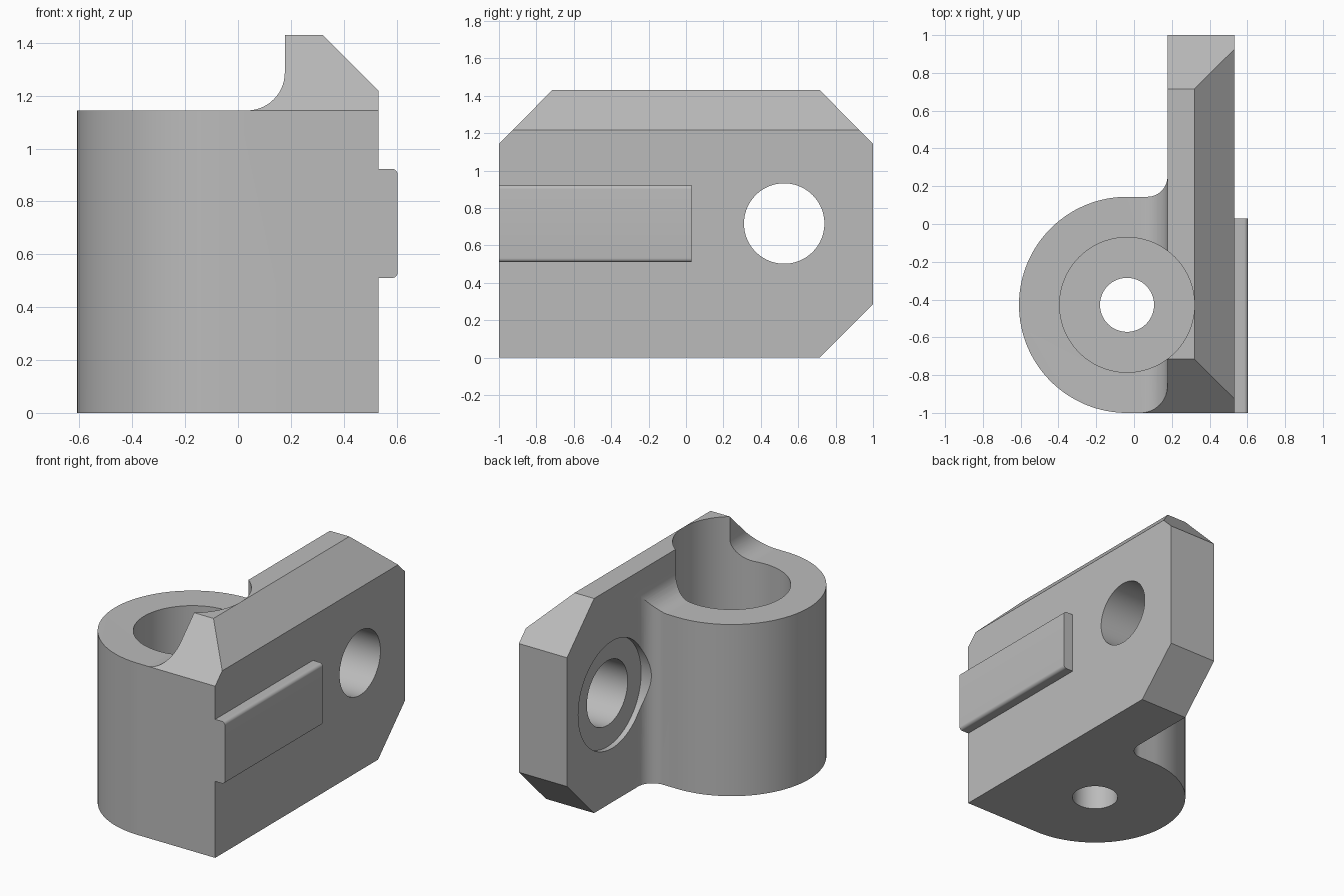
import bpy, bmesh
from math import cos, sin, pi, radians
from mathutils import Vector

cube = bpy.data.objects.get("Cube")
if cube:
    bpy.data.objects.remove(cube)

grey = bpy.data.materials.new("plain grey")
grey.use_nodes = True
grey.diffuse_color = (0.5, 0.5, 0.5, 1)
grey.node_tree.nodes["Principled BSDF"].inputs["Base Color"].default_value = (0.5, 0.5, 0.5, 1)

# Maps a 2D profile and a depth onto the axis it is extruded along
PLACE = {"x": lambda a, b, d: (d, a, b),
         "y": lambda a, b, d: (a, d, b),
         "z": lambda a, b, d: (a, b, d)}


def prism(name, axis, profile, start, end):
    """Extrude a closed profile along an axis."""
    bm = bmesh.new()
    base = bm.faces.new([bm.verts.new(PLACE[axis](a, b, start)) for a, b in profile])
    grown = bmesh.ops.extrude_face_region(bm, geom=[base])["geom"]
    shift = Vector(PLACE[axis](0, 0, end - start))
    bmesh.ops.translate(bm, vec=shift, verts=[v for v in grown if isinstance(v, bmesh.types.BMVert)])
    bmesh.ops.recalc_face_normals(bm, faces=bm.faces)
    mesh = bpy.data.meshes.new(name)
    bm.to_mesh(mesh)
    bm.free()
    mesh.materials.append(grey)
    obj = bpy.data.objects.new(name, mesh)
    bpy.context.collection.objects.link(obj)
    return obj


def arc(cx, cy, r, start, end, steps):
    """Points along an arc, angles in degrees."""
    angles = [radians(start + (end - start) * i / steps) for i in range(steps + 1)]
    return [(cx + r * cos(t), cy + r * sin(t)) for t in angles]


def circle(cx, cy, r):
    return arc(cx, cy, r, 0, 360, 96)[:-1]


def combine(target, tool, operation):
    """Apply a boolean and throw the tool away."""
    tool.hide_render = True
    mod = target.modifiers.new("cut", "BOOLEAN")
    mod.operation, mod.object, mod.solver = operation, tool, "EXACT"
    bpy.context.view_layer.objects.active = target
    bpy.ops.object.modifier_apply(modifier=mod.name)
    bpy.data.objects.remove(tool)


INNER, OUTER, TOP, BOSS_TOP = 0.177, 0.532, 1.43, 1.144
BX, BY, BR = -0.037, -0.428, 0.572
FILLET, TOP_FILLET = 0.107, 0.143
HY, HZ = 0.525, 0.717

# Boss: round outline with straight front and filleted back joint
outline = [(0.4, -1)] + arc(BX, BY, BR, 270, 90, 64)
outline += arc(INNER - FILLET, BY + BR + FILLET, FILLET, 270, 360, 14)
outline += [(0.4, BY + BR + FILLET)]
body = prism("bracket_body", "z", outline, 0, BOSS_TOP + TOP_FILLET)

# Concave sweep from the boss top up to the plate
sweep = [(-1, -0.1), (0.6, -0.1), (0.6, 1.6), (INNER, 1.6)]
sweep += arc(INNER - TOP_FILLET, BOSS_TOP + TOP_FILLET, TOP_FILLET, 0, -90, 14)
sweep += [(-1, BOSS_TOP)]
combine(body, prism("sweep_helper", "y", sweep, -1.2, 1.2), "INTERSECT")

# Upright plate with its outer top edge chamfered
plate = [(INNER, 0), (OUTER, 0), (OUTER, 1.218), (0.32, TOP), (INNER, TOP)]
combine(body, prism("plate", "y", plate, -1, 1), "UNION")

# Sloped corners at both top ends and the back lower end
side = [(-1, 0), (0.715, 0), (1, 0.286), (1, 1.144), (0.715, TOP), (-0.715, TOP), (-1, 1.144)]
combine(body, prism("corner_helper", "x", side, -1, 1), "INTERSECT")

# Guide key with rounded long edges
r = 0.022
key = [(0.5, 0.51)] + arc(0.604 - r, 0.51 + r, r, -90, 0, 8)
key += arc(0.604 - r, 0.923 - r, r, 0, 90, 8) + [(0.5, 0.923)]
combine(body, prism("guide_key", "y", key, -1, 0.03), "UNION")

# Bores: stepped vertical bore, cross hole and its shallow spot face
combine(body, prism("wide_bore", "z", circle(BX, BY, 0.357), 0.286, 1.7), "DIFFERENCE")
combine(body, prism("narrow_bore", "z", circle(BX, BY, 0.143), -0.2, 0.5), "DIFFERENCE")
combine(body, prism("spot_face", "x", circle(HY, HZ, 0.357), -0.5, INNER + 0.036), "DIFFERENCE")
combine(body, prism("cross_hole", "x", circle(HY, HZ, 0.215), -0.5, 0.9), "DIFFERENCE")

# Smooth curved walls, keep the machined edges crisp
bpy.ops.object.select_all(action="DESELECT")
body.select_set(True)
bpy.context.view_layer.objects.active = body
bpy.ops.object.shade_smooth_by_angle(angle=radians(25))
